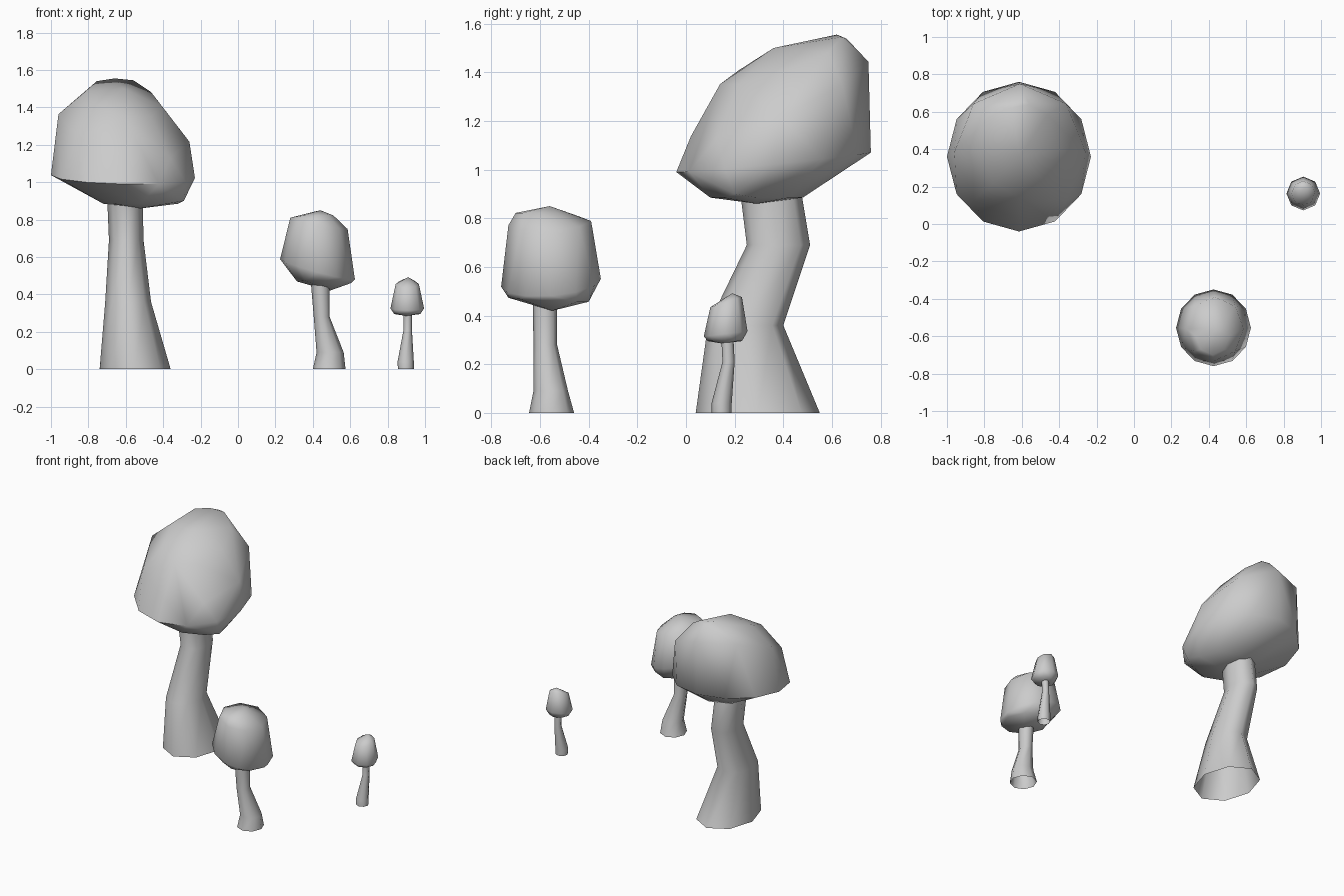
import bpy, bmesh
from math import sin, cos, pi

if "Cube" in bpy.data.objects:
    bpy.data.objects.remove(bpy.data.objects["Cube"])


def ring(n, c, rx, ry, sx=0, sy=0):
    """Points of an oval around c; sx and sy tilt it along x and y."""
    pts = []
    for i in range(n):
        dx, dy = rx * cos(2 * pi * i / n), ry * sin(2 * pi * i / n)
        pts.append((c[0] + dx, c[1] + dy, c[2] + sx * dx + sy * dy))
    return pts


def finish(name, bm, angle):
    bmesh.ops.recalc_face_normals(bm, faces=bm.faces)
    me = bpy.data.meshes.new(name)
    bm.to_mesh(me)
    bm.free()
    ob = bpy.data.objects.new(name, me)
    bpy.context.collection.objects.link(ob)
    bpy.ops.object.select_all(action='DESELECT')
    ob.select_set(True)
    bpy.context.view_layer.objects.active = ob
    bpy.ops.object.shade_smooth_by_angle(angle=angle)


def stem(name, sections, n=8):
    """Bent open tube; each section is x min, x max, y min, y max, z."""
    bm = bmesh.new()
    loops = []
    for x0, x1, y0, y1, z in sections:
        pts = ring(n, ((x0 + x1) / 2, (y0 + y1) / 2, z), (x1 - x0) / 2, (y1 - y0) / 2)
        loops.append([bm.verts.new(p) for p in pts])
    for a, b in zip(loops, loops[1:]):
        for i in range(n):
            j = (i + 1) % n
            bm.faces.new((a[i], a[j], b[j], b[i]))
    finish(name, bm, pi / 3)


def cap(name, rings, points):
    """Faceted lump wrapped around tilted rings and single points."""
    bm = bmesh.new()
    for r in rings:
        for p in ring(*r):
            bm.verts.new(p)
    for p in points:
        bm.verts.new(p)
    res = bmesh.ops.convex_hull(bm, input=bm.verts)
    junk = {v for v in res["geom_interior"] + res["geom_unused"]
            if isinstance(v, bmesh.types.BMVert)}
    bmesh.ops.delete(bm, geom=list(junk), context='VERTS')
    finish(name, bm, pi / 3)


# Large mushroom
stem("large_stem", [(-.74, -.36, .04, .55, 0), (-.71, -.465, .09, .40, .36),
                    (-.69, -.505, .25, .51, .69), (-.70, -.51, .22, .47, .93)])
cap("large_cap", [
    (8, (-.52, .29, .885), .20, .19),
    (12, (-.615, .36, 1.03), .385, .40, -.02, .10),
    (8, (-.61, .385, 1.29), .35, .365, -.21, .42),
    (8, (-.61, .40, 1.445), .205, .26, -.2, .36),
], [(-.29, .20, .90), (-.52, .29, .86), (-.61, .36, 1.50),
    (-.66, .62, 1.555), (-.56, .64, 1.545)])

# Medium mushroom
stem("medium_stem", [(.40, .575, -.645, -.46, 0), (.42, .565, -.627, -.485, .09),
                     (.405, .49, -.627, -.53, .28), (.39, .49, -.63, -.53, .46)])
cap("medium_cap", [
    (8, (.46, -.565, .465), .145, .165, -.03, -.05),
    (12, (.425, -.555, .535), .20, .205, -.27, .08),
    (8, (.433, -.56, .78), .153, .17, -.2, .05),
    (8, (.42, -.60, .822), .09, .10),
], [(.49, -.55, .42), (.44, -.56, .85)])

# Small mushroom
stem("small_stem", [(.855, .94, .105, .187, 0), (.853, .94, .105, .188, .04),
                    (.885, .93, .15, .20, .21), (.885, .93, .145, .195, .31)])
cap("small_cap", [
    (8, (.905, .16, .295), .07, .07),
    (8, (.905, .163, .325), .09, .09, 0, .12),
    (8, (.905, .165, .455), .062, .065, 0, .32),
], [(.90, .15, .285), (.91, .19, .492)])
